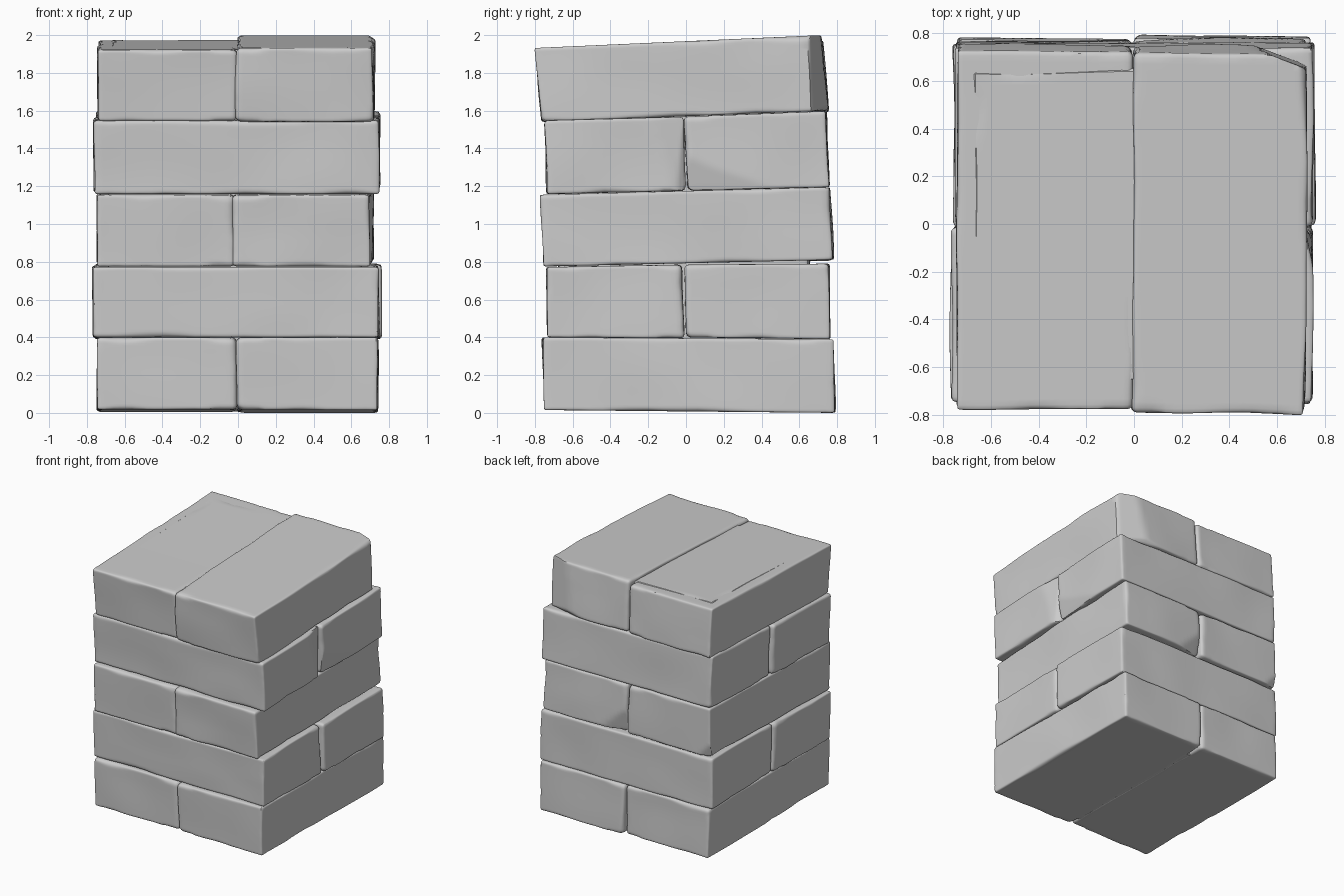
import bpy, bmesh, math
from mathutils import Vector, noise

if "Cube" in bpy.data.objects:
    bpy.data.objects.remove(bpy.data.objects["Cube"])

CUTS = 26


def stone(name, x0, x1, y0, y1, bottom, top, seed, lean=0.0, yaw=0.0, joint=(0, 0), chips=()):
    """Worn block: bottom/top = (front z, back z); joint = side of the neighbour (x, y);
    chips = planes (point, normal) that knock off corners."""
    h = Vector(((x1 - x0) / 2, (y1 - y0) / 2, 0.195))
    cx, cy = (x0 + x1) / 2, (y0 + y1) / 2
    off = Vector((seed * 7.3, seed * 3.1, seed * 5.7))
    planes = [(Vector(c), Vector(n).normalized()) for c, n in chips]
    bm = bmesh.new()
    bmesh.ops.create_cube(bm, size=2)
    bmesh.ops.subdivide_edges(bm, edges=bm.edges[:], cuts=CUTS, use_grid_fill=True)
    for v in bm.verts:
        # rows crowd towards the edges so the rounding is well resolved
        u = [math.sin(c * math.pi / 2) for c in v.co]
        p = Vector(u[i] * h[i] for i in range(3))
        # uneven edge wear, heavier on the vertical joint edges
        r = 0.012 + 0.03 * max(0.0, noise.noise(p * 4 + off))
        r += 0.008 * max(0.0, noise.noise(p * 17 + off))
        if (joint[0] * u[0] > 0.6 and abs(u[1]) > 0.8) or (joint[1] * u[1] > 0.6 and abs(u[0]) > 0.8):
            r += 0.012
        inner = Vector(max(-h[i] + r, min(h[i] - r, p[i])) for i in range(3))
        d = p - inner
        if d.length > 1e-6:
            p = inner + d.normalized() * r
        # gentle hewn undulation of the four side faces
        for i in (0, 1):
            if abs(u[i]) > 0.9:
                p[i] += 0.010 * noise.noise(p * 2.6 + off * 1.7)
        # tilt each bed, lean and turn the block
        t = (p.y / h.y + 1) / 2
        s = (p.z / h.z + 1) / 2
        zb = bottom[0] + (bottom[1] - bottom[0]) * t
        zt = top[0] + (top[1] - top[0]) * t
        q = Vector((cx + p.x + yaw * p.y, cy + p.y - lean * p.z, zb + (zt - zb) * s))
        for c, n in planes:
            over = (q - c).dot(n)
            if over > 0:
                q -= n * over * 0.93
        v.co = q
    bmesh.ops.recalc_face_normals(bm, faces=bm.faces[:])
    me = bpy.data.meshes.new(name)
    bm.to_mesh(me)
    bm.free()
    ob = bpy.data.objects.new(name, me)
    bpy.context.collection.objects.link(ob)
    bpy.ops.object.select_all(action='DESELECT')
    ob.select_set(True)
    bpy.context.view_layer.objects.active = ob
    bpy.ops.object.shade_smooth_by_angle(angle=math.radians(35))
    return ob


L, R, F, B = (1, 0), (-1, 0), (0, 1), (0, -1)

# course 1: two blocks side by side
stone("course_1_left", -0.745, -0.008, -0.745, 0.775, (0.018, 0.005), (0.40, 0.39), 1, 0.02, 0, L)
stone("course_1_right", -0.006, 0.74, -0.755, 0.785, (0.015, 0.0), (0.40, 0.39), 2, 0.02, 0.002, R)

# course 2: two blocks front to back
stone("course_2_front", -0.767, 0.745, -0.735, -0.018, (0.40, 0.395), (0.772, 0.785), 3, 0.02, 0, F,
      [((0.75, -0.06, 0.79), (0.3, 0.15, 1))])
stone("course_2_back", -0.755, 0.757, -0.01, 0.76, (0.40, 0.39), (0.785, 0.79), 4, 0.02, 0, B)

# course 3: side by side, the back raised
stone("course_3_left", -0.745, -0.018, -0.755, 0.765, (0.775, 0.805), (1.155, 1.19), 5, 0.03, 0, L,
      [((-0.70, 0.765, 0.86), (-0.35, 1, -0.3))])
stone("course_3_right", -0.018, 0.712, -0.76, 0.77, (0.775, 0.81), (1.155, 1.195), 6, 0.04, 0.014, R,
      [((0.1, 0.765, 0.87), (-0.3, 1, -0.25))])

# course 4: front to back
stone("course_4_front", -0.763, 0.748, -0.74, -0.004, (1.158, 1.175), (1.548, 1.568), 7, 0.03, 0, F,
      [((0.745, -0.11, 1.37), (1, 0.22, 0.05)), ((0.72, -0.02, 1.37), (1, 0.8, 0))])
stone("course_4_back", -0.75, 0.75, -0.002, 0.75, (1.175, 1.195), (1.568, 1.598), 8, 0.05, 0, B,
      [((0.745, 0.12, 1.28), (1, -0.08, -0.2))])

# course 5: side by side, tilted up towards the back
stone("course_5_left", -0.742, -0.006, -0.765, 0.738, (1.545, 1.59), (1.922, 1.972), 9, 0.08, 0, L)
stone("course_5_right", -0.006, 0.722, -0.78, 0.735, (1.54, 1.60), (1.932, 2.0), 10, 0.08, 0.008, R,
      [((0.72, 0.655, 1.8), (0.38, 0.92, 0.03)), ((0.69, 0.69, 1.62), (0.2, 0.8, -0.6))])

# mortar core closes the joints from inside
core_bottom, core_top = (0.020, 0.007), (1.924, 1.974)
core = stone("mortar_core", -0.68, 0.66, -0.67, 0.65, core_bottom, core_top, 11)
